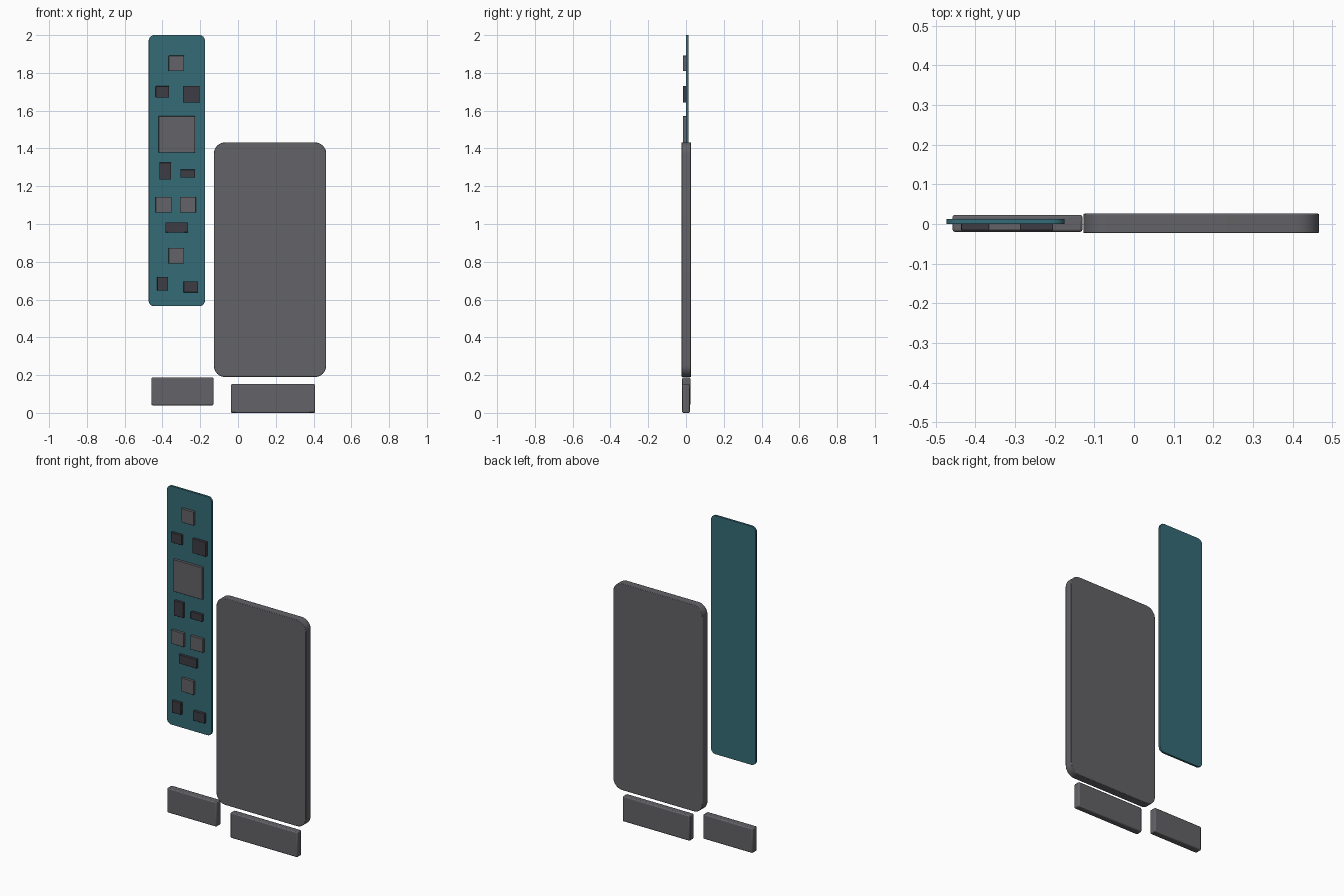
import bpy, bmesh, math

if "Cube" in bpy.data.objects:
    bpy.data.objects.remove(bpy.data.objects["Cube"])


def material(name, rgb):
    m = bpy.data.materials.new(name)
    m.diffuse_color = (*rgb, 1)
    m.use_nodes = True
    m.node_tree.nodes["Principled BSDF"].inputs["Base Color"].default_value = m.diffuse_color
    return m


GREY = material("grey_casing", (0.125, 0.122, 0.135))
DARK = material("dark_chip", (0.048, 0.045, 0.056))
TEAL = material("teal_board", (0.036, 0.147, 0.182))


def plate(name, x0, x1, y0, y1, z0, z1, mat, radius=0.0, edge=0.0):
    """Upright slab with rounded outline corners and softened rims."""
    bm = bmesh.new()
    bmesh.ops.create_cube(bm, size=1)
    for v in bm.verts:
        v.co.x = x0 if v.co.x < 0 else x1
        v.co.y = y0 if v.co.y < 0 else y1
        v.co.z = z0 if v.co.z < 0 else z1
    if radius:
        corners = [e for e in bm.edges
                   if abs(e.verts[0].co.y - e.verts[1].co.y) > 1e-5]
        bmesh.ops.bevel(bm, geom=corners, offset=radius, segments=8,
                        profile=0.5, affect='EDGES')
    mesh = bpy.data.meshes.new(name)
    bm.to_mesh(mesh)
    bm.free()
    obj = bpy.data.objects.new(name, mesh)
    bpy.context.collection.objects.link(obj)
    mesh.materials.append(mat)
    if edge:
        b = obj.modifiers.new("rim", 'BEVEL')
        b.width = edge
        b.segments = 2
        b.limit_method = 'ANGLE'
        b.angle_limit = math.radians(40)
    bpy.ops.object.select_all(action='DESELECT')
    obj.select_set(True)
    bpy.context.view_layer.objects.active = obj
    bpy.ops.object.shade_smooth_by_angle(angle=math.radians(35))
    return obj


# Circuit board, battery and the two small modules
plate("circuit_board", -0.473, -0.175, 0.0, 0.013, 0.565, 2.0, TEAL, 0.03, 0.001)
plate("battery", -0.128, 0.467, -0.023, 0.026, 0.19, 1.432, GREY, 0.06, 0.003)
plate("left_module", -0.458, -0.13, -0.02, 0.023, 0.04, 0.188, GREY, 0, 0.006)
plate("right_module", -0.038, 0.408, -0.02, 0.02, 0.0, 0.152, GREY, 0, 0.006)

# Chips on the board front: x centre, z centre, width, height
FRONT = -0.016
light_chips = [(-0.326, 1.850, 0.082, 0.082), (-0.324, 1.475, 0.192, 0.192),
               (-0.394, 1.102, 0.084, 0.082), (-0.265, 1.102, 0.084, 0.082),
               (-0.326, 0.832, 0.082, 0.082)]
dark_chips = [(-0.400, 1.700, 0.071, 0.060), (-0.248, 1.687, 0.088, 0.087),
              (-0.385, 1.280, 0.061, 0.090), (-0.266, 1.267, 0.076, 0.042),
              (-0.324, 0.982, 0.119, 0.053), (-0.399, 0.684, 0.058, 0.072),
              (-0.250, 0.667, 0.076, 0.058)]
for label, chips, mat in (("light_chip", light_chips, GREY),
                          ("dark_chip", dark_chips, DARK)):
    for i, (x, z, w, h) in enumerate(chips, 1):
        plate(f"{label}_{i}", x - w / 2, x + w / 2, FRONT, 0.001,
              z - h / 2, z + h / 2, mat, 0, 0.0015)
